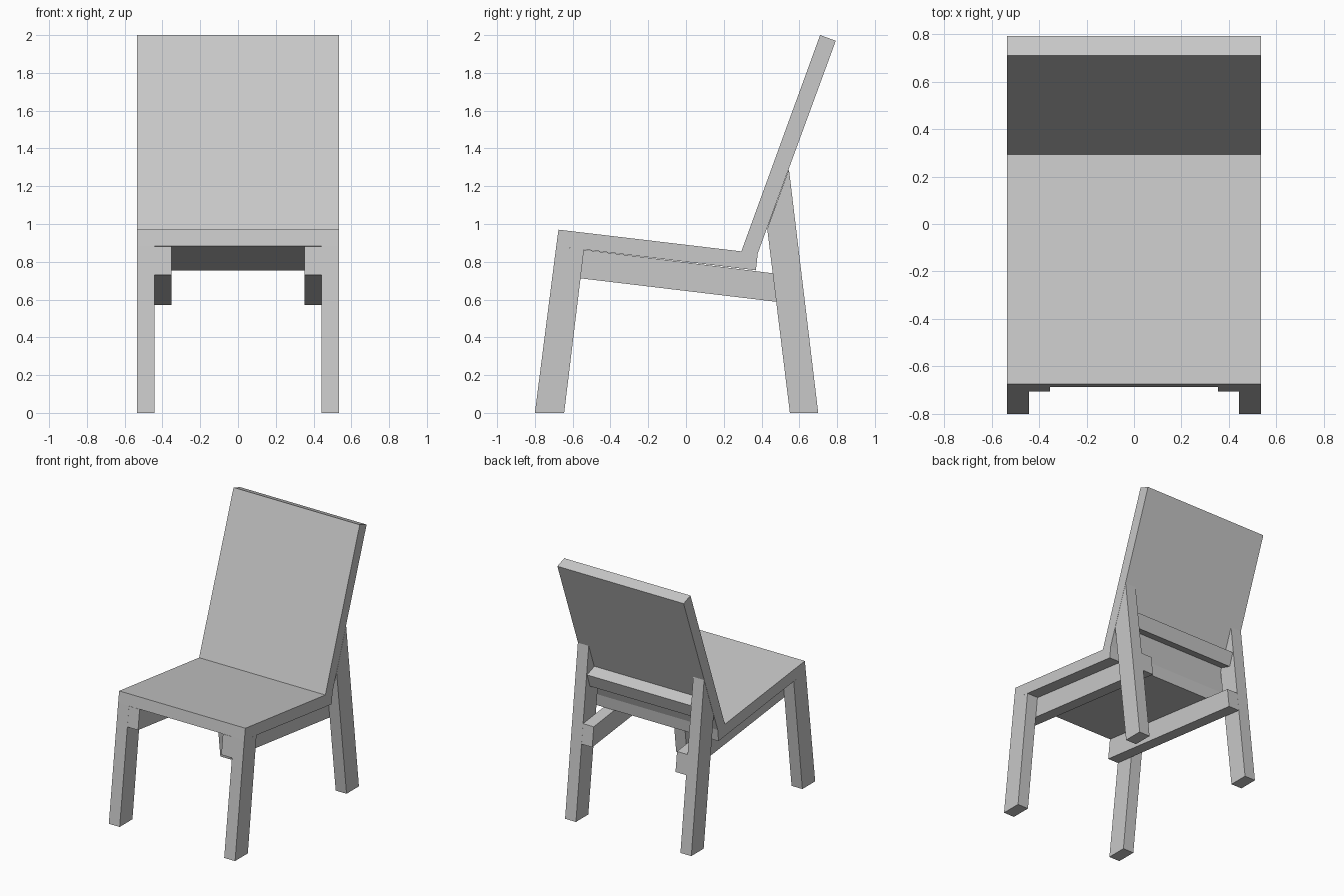
import bpy
import bmesh

cube = bpy.data.objects.get("Cube")
if cube:
    bpy.data.objects.remove(cube, do_unlink=True)

# Single painted finish
grey = bpy.data.materials.new("light grey")
grey.use_nodes = True
colour = (0.58, 0.58, 0.58, 1.0)
grey.diffuse_color = colour
grey.node_tree.nodes["Principled BSDF"].inputs["Base Color"].default_value = colour


def board(name, profile, x0, x1):
    """Extrude a (y, z) side profile across the width from x0 to x1."""
    bm = bmesh.new()
    face = bm.faces.new([bm.verts.new((x0, y, z)) for y, z in profile])
    result = bmesh.ops.extrude_face_region(bm, geom=[face])
    moved = [v for v in result["geom"] if isinstance(v, bmesh.types.BMVert)]
    bmesh.ops.translate(bm, verts=moved, vec=(x1 - x0, 0, 0))
    bmesh.ops.recalc_face_normals(bm, faces=bm.faces)
    mesh = bpy.data.meshes.new(name)
    bm.to_mesh(mesh)
    bm.free()
    mesh.materials.append(grey)
    obj = bpy.data.objects.new(name, mesh)
    bpy.context.collection.objects.link(obj)
    return obj


HALF, LEG_IN, RAIL_IN = 0.535, 0.443, 0.353

# Seat slab bending up into the leaning backrest
board("seat_and_backrest",
      [(-0.675, 0.97), (0.293, 0.855), (0.71, 2.0), (0.793, 1.97),
       (0.38, 0.845), (0.37, 0.755), (-0.687, 0.883)], -HALF, HALF)

# Brace behind the backrest, between the back legs
board("back_brace",
      [(0.565, 1.075), (0.475, 1.108), (0.438, 1.005), (0.53, 0.975)],
      -LEG_IN, LEG_IN)

# Side frames: splayed legs outside, sloping rail inside
front_leg = [(-0.8, 0), (-0.645, 0), (-0.54, 0.865), (-0.687, 0.883)]
back_leg = [(0.55, 0), (0.7, 0), (0.545, 1.29), (0.43, 0.975)]
rail = [(-0.706, 0.73), (-0.687, 0.882), (0.613, 0.72), (0.631, 0.57)]
for side, s in (("left", 1), ("right", -1)):
    board("front_leg_" + side, front_leg, s * LEG_IN, s * HALF)
    board("back_leg_" + side, back_leg, s * LEG_IN, s * HALF)
    board("side_rail_" + side, rail, s * RAIL_IN, s * LEG_IN)
